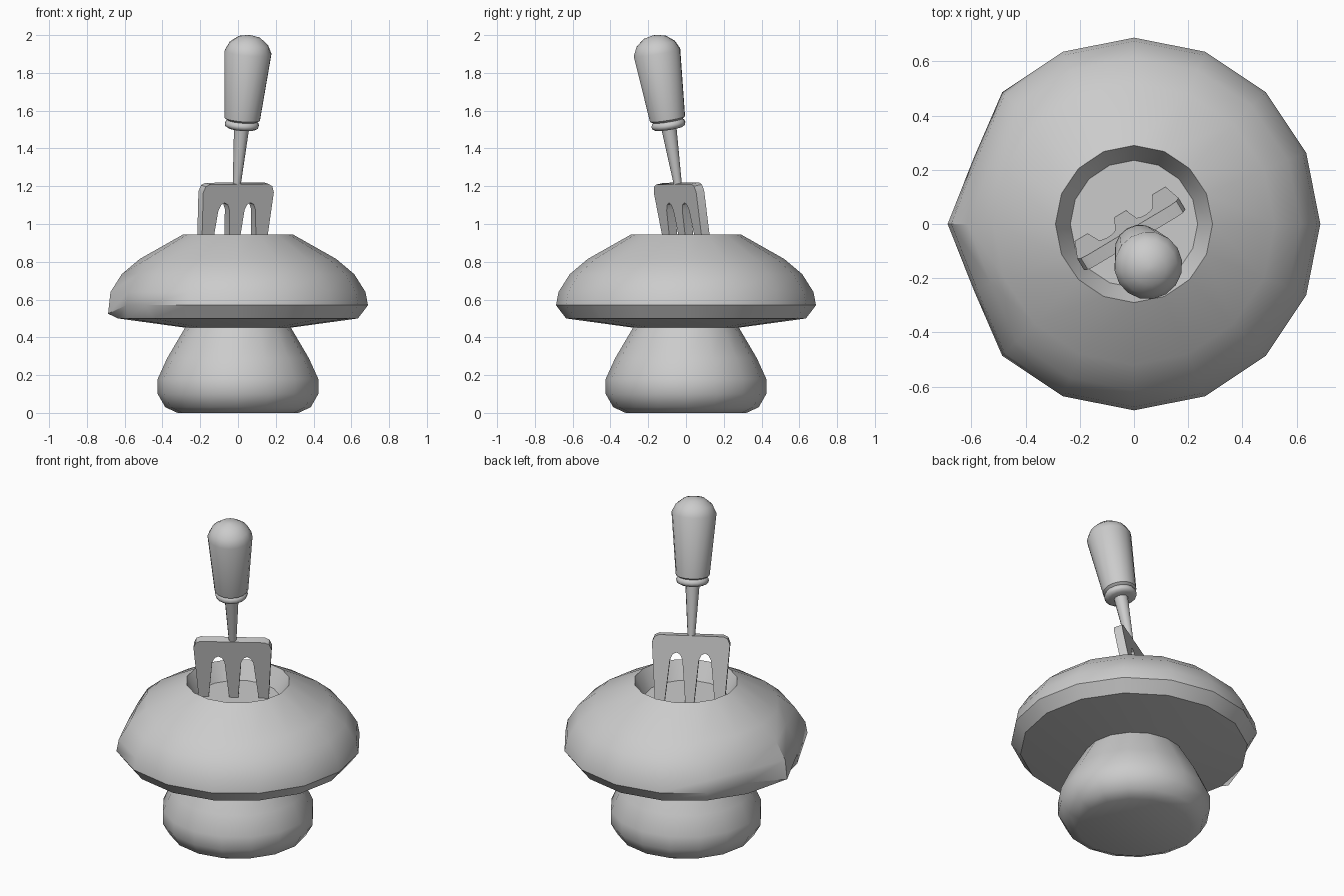
import bpy, bmesh
from math import pi, sin, cos, radians
from mathutils import Matrix, Vector

cube = bpy.data.objects.get("Cube")
if cube:
    bpy.data.objects.remove(cube, do_unlink=True)

grey = bpy.data.materials.new("plain grey")
grey.use_nodes = True
colour = (0.6, 0.6, 0.6, 1)
grey.diffuse_color = colour
grey.node_tree.nodes["Principled BSDF"].inputs["Base Color"].default_value = colour


def finish(name, bm, matrix=Matrix(), angle=35):
    bmesh.ops.recalc_face_normals(bm, faces=bm.faces)
    mesh = bpy.data.meshes.new(name)
    bm.to_mesh(mesh)
    bm.free()
    mesh.materials.append(grey)
    ob = bpy.data.objects.new(name, mesh)
    bpy.context.collection.objects.link(ob)
    ob.matrix_world = matrix
    bpy.ops.object.select_all(action='DESELECT')
    ob.select_set(True)
    bpy.context.view_layer.objects.active = ob
    bpy.ops.object.shade_smooth_by_angle(angle=radians(angle))
    return ob


def lathe(name, profile, sides=16, matrix=Matrix(), tweak=None, angle=35):
    """Closed solid turned about z; flat caps close both ends."""
    bm = bmesh.new()
    rings = []
    for r, z in profile:
        ring = []
        for i in range(sides):
            a = 2 * pi * i / sides
            rr, zz = tweak(i, r, z) if tweak else (r, z)
            ring.append(bm.verts.new((rr * cos(a), rr * sin(a), zz)))
        rings.append(ring)
    for low, high in zip(rings, rings[1:]):
        for i in range(sides):
            j = (i + 1) % sides
            bm.faces.new((low[i], low[j], high[j], high[i]))
    bm.faces.new(rings[0][::-1])
    bm.faces.new(rings[-1])
    return finish(name, bm, matrix, angle)


# Mushroom stem
lathe("stem", [(0.32, 0), (0.385, 0.03), (0.425, 0.1), (0.425, 0.18),
               (0.375, 0.29), (0.275, 0.46)], angle=50)


# Cap with a planting hollow; its left side is slightly dented
def dent(i, r, z):
    if 0.6 < r and z > 0.51:
        if i in (7, 9):
            r *= 0.93
        if i == 8 and z < 0.6:
            z -= 0.045
    return r, z


lathe("cap", [(0.27, 0.45), (0.635, 0.5), (0.688, 0.57), (0.675, 0.64),
              (0.615, 0.735), (0.52, 0.815), (0.29, 0.945), (0.235, 0.84)],
      tweak=dent)

# Leaning frame of the hand fork: x across the tines, z along the handle
up = Vector((0.085, -0.158, 1)).normalized()
across = Vector((cos(radians(31)), sin(radians(31)), 0))
across = (across - up * across.dot(up)).normalized()
lean = Matrix((across, up.cross(across), up)).transposed().to_4x4()
lean.translation = (-0.006, -0.044, 1.215)

# Fork head: half outline mirrored across the middle, then thickened
half = [(0.18, 0), (0.205, -0.012), (0.218, -0.045), (0.195, -0.385),
        (0.14, -0.385), (0.115, -0.14), (0.1, -0.11), (0.08, -0.1),
        (0.06, -0.11), (0.046, -0.14), (0.025, -0.385)]
outline = half + [(-x, z) for x, z in reversed(half)]
bm = bmesh.new()
face = bm.faces.new([bm.verts.new((x, -0.025, z)) for x, z in outline])
solid = bmesh.ops.extrude_face_region(bm, geom=[face])
bmesh.ops.translate(bm, vec=(0, 0.05, 0),
                    verts=[v for v in solid["geom"] if isinstance(v, bmesh.types.BMVert)])
finish("fork_head", bm, lean)

# Shaft, collar and grip
lathe("fork_shaft", [(0.021, -0.01), (0.041, 0.31)], 12, lean)
lathe("fork_collar", [(0.07, 0.293), (0.088, 0.303), (0.092, 0.317),
                      (0.086, 0.332), (0.075, 0.338)], 16, lean, angle=50)
lathe("fork_grip", [(0.078, 0.335), (0.095, 0.346), (0.126, 0.705),
                    (0.104, 0.75), (0.06, 0.785), (0.012, 0.796)], 16, lean, angle=33)
